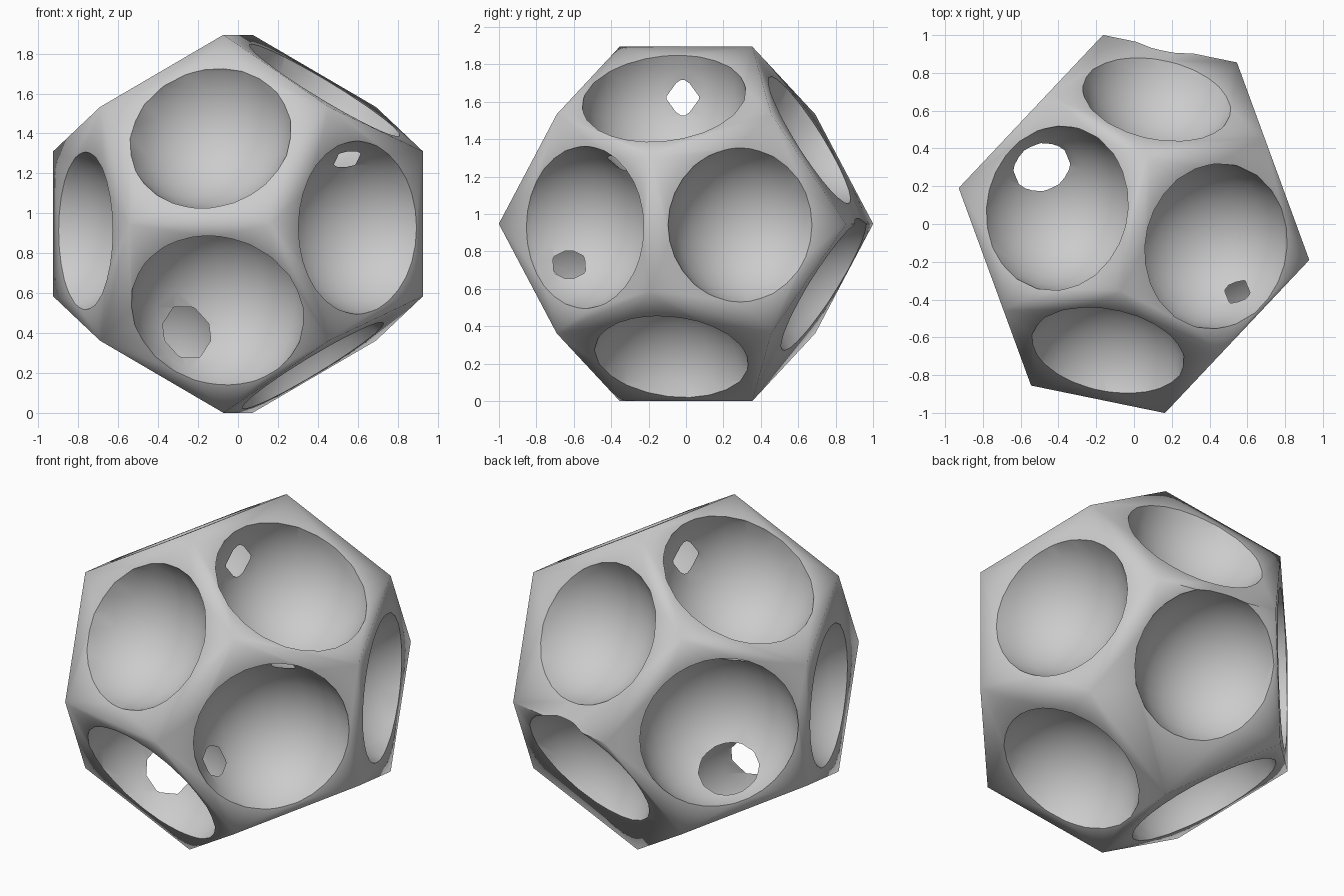
import bpy, bmesh, math
from mathutils import Vector, Matrix

cube = bpy.data.objects.get("Cube")
if cube:
    bpy.data.objects.remove(cube, do_unlink=True)

PHI = (1 + math.sqrt(5)) / 2
SCALE = 0.5855
CENTRE = Vector((0, 0, PHI * SCALE))
TURN = Matrix.Rotation(math.radians(-11.6), 3, 'Z')
INRADIUS = SCALE * PHI ** 2 / math.sqrt(1 + PHI ** 2)


def link(name, bm):
    mesh = bpy.data.meshes.new(name)
    bm.to_mesh(mesh)
    bm.free()
    obj = bpy.data.objects.new(name, mesh)
    bpy.context.collection.objects.link(obj)
    return obj


# Dodecahedron body, resting on one edge
corners = [(x, y, z) for x in (-1, 1) for y in (-1, 1) for z in (-1, 1)]
for a in (-1 / PHI, 1 / PHI):
    for b in (-PHI, PHI):
        corners += [(0, a, b), (a, b, 0), (b, 0, a)]
bm = bmesh.new()
for c in corners:
    bm.verts.new(TURN @ Vector(c) * SCALE + CENTRE)
bmesh.ops.convex_hull(bm, input=bm.verts)
bmesh.ops.dissolve_limit(bm, angle_limit=0.05, verts=bm.verts, edges=bm.edges)
bmesh.ops.recalc_face_normals(bm, faces=bm.faces)
body = link("hollowed_dodecahedron", bm)

# Neutral grey
grey = bpy.data.materials.new("light_grey")
grey.use_nodes = True
colour = (0.6, 0.6, 0.6, 1)
grey.diffuse_color = colour
grey.node_tree.nodes["Principled BSDF"].inputs["Base Color"].default_value = colour
body.data.materials.append(grey)

# Scoops: face direction, rim radius, sideways shift, upward shift, outward shift
scoops = [
    ((1, 0, PHI), 0.44, -0.028, -0.03, -0.005),
    ((-1, 0, PHI), 0.438, 0, 0.01, -0.01),
    ((1, 0, -PHI), 0.413, 0, -0.047, 0.154),
    ((-1, 0, -PHI), 0.44, 0, 0.01, -0.015),
    ((0, PHI, 1), 0.398, 0.015, 0.03, 0.19),
    ((0, PHI, -1), 0.412, 0.029, 0.114, 0.157),
    ((0, -PHI, 1), 0.41, 0, 0.006, 0.162),
    ((0, -PHI, -1), 0.439, 0.034, -0.012, -0.03),
    ((PHI, 1, 0), 0.41, 0.013, -0.006, 0.162),
    ((PHI, -1, 0), 0.432, 0.017, -0.019, 0.089),
    ((-PHI, -1, 0), 0.395, -0.02, -0.035, 0.196),
    ((-PHI, 1, 0), 0.44, 0.016, 0.005, -0.03),
]
normals = [(TURN @ Vector(s[0])).normalized() for s in scoops]
cutters = []
for normal, (_, rim, side, up, out) in zip(normals, scoops):
    across = Vector((0, 0, 1)).cross(normal).normalized()
    upward = normal.cross(across)
    place = CENTRE + normal * (INRADIUS + out) + across * side + upward * up
    bm = bmesh.new()
    bmesh.ops.create_uvsphere(bm, u_segments=24, v_segments=16,
                              radius=math.hypot(rim, out) * 1.004,
                              matrix=Matrix.Translation(place))
    cutter = link("scoop_cutter", bm)
    cutter.data.materials.append(grey)
    cutter.hide_render = True
    cutters.append(cutter)
    mod = body.modifiers.new("scoop", 'BOOLEAN')
    mod.operation = 'DIFFERENCE'
    mod.solver = 'EXACT'
    mod.object = cutter

# Bake the cuts and drop the cutters
bpy.context.view_layer.update()
evaluated = body.evaluated_get(bpy.context.evaluated_depsgraph_get())
result = bpy.data.meshes.new_from_object(evaluated)
body.modifiers.clear()
body.data = result
for cutter in cutters:
    bpy.data.objects.remove(cutter, do_unlink=True)
result.materials.clear()
result.materials.append(grey)


def is_outer(face):
    middle = face.calc_center_median() - CENTRE
    return max(n.dot(middle) for n in normals) > INRADIUS - 0.0001


# Soft body edges, crisp scoop rims and openings
bm = bmesh.new()
bm.from_mesh(result)
outer = {face: is_outer(face) for face in bm.faces}
for face in bm.faces:
    face.smooth = True
    face.material_index = 0
for edge in bm.edges:
    kinds = {outer[face] for face in edge.link_faces}
    edge.smooth = len(kinds) == 1 and edge.calc_face_angle(0) < math.radians(64)
bm.to_mesh(result)
bm.free()
